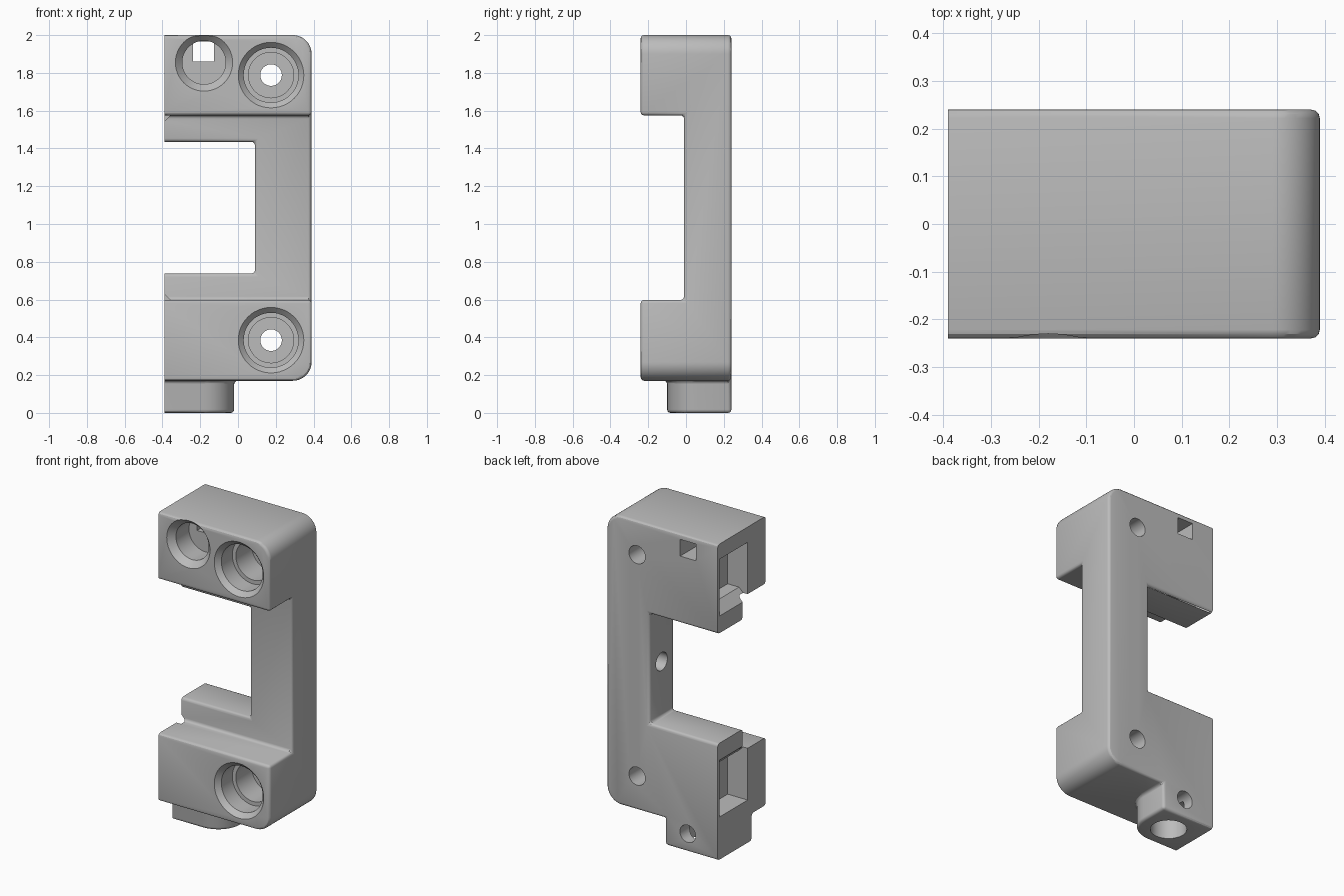
import bpy, bmesh, math
from mathutils import Matrix, Vector

cube = bpy.data.objects.get("Cube")
if cube:
    bpy.data.objects.remove(cube, do_unlink=True)

grey = bpy.data.materials.new("light_grey")
grey.use_nodes = True
grey.diffuse_color = (0.5, 0.5, 0.5, 1)
grey.node_tree.nodes["Principled BSDF"].inputs["Base Color"].default_value = (0.5, 0.5, 0.5, 1)

MID = 1.0866          # height of the symmetry plane of the two end blocks
FRONT = -0.24
AXES = {"x": Matrix.Rotation(math.pi / 2, 3, "Y"),
        "y": Matrix.Rotation(-math.pi / 2, 3, "X"),
        "z": Matrix.Identity(3)}


def to_object(bm, name):
    bmesh.ops.recalc_face_normals(bm, faces=bm.faces)
    mesh = bpy.data.meshes.new(name)
    bm.to_mesh(mesh)
    bm.free()
    mesh.materials.append(grey)
    obj = bpy.data.objects.new(name, mesh)
    bpy.context.collection.objects.link(obj)
    obj.hide_render = True
    return obj


def prism(name, points, lo, hi, axis):
    """Extrude a closed profile along x (points are y, z) or y (points are x, z)."""
    bm = bmesh.new()
    place = (lambda a, b: (lo, a, b)) if axis == "x" else (lambda a, b: (a, lo, b))
    face = bm.faces.new([bm.verts.new(place(a, b)) for a, b in points])
    top = bmesh.ops.extrude_face_region(bm, geom=[face])["geom"]
    step = Vector((hi - lo, 0, 0) if axis == "x" else (0, hi - lo, 0))
    bmesh.ops.translate(bm, vec=step, verts=[v for v in top if isinstance(v, bmesh.types.BMVert)])
    return to_object(bm, name)


def lathe(name, centre, axis, profile, sides=48):
    """Stack of circles given as (radius, distance along the axis)."""
    bm = bmesh.new()
    rings = []
    for r, d in profile:
        ring = []
        for i in range(sides):
            t = math.tau * i / sides
            p = AXES[axis] @ Vector((r * math.cos(t), r * math.sin(t), d))
            ring.append(bm.verts.new(p + Vector(centre)))
        rings.append(ring)
    for a, b in zip(rings, rings[1:]):
        for i in range(sides):
            j = (i + 1) % sides
            bm.faces.new((a[i], a[j], b[j], b[i]))
    bm.faces.new(rings[0])
    bm.faces.new(rings[-1])
    return to_object(bm, name)


def box(x0, x1, y0, y1, z0, z1):
    return prism("box_cutter", [(x0, z0), (x1, z0), (x1, z1), (x0, z1)], y0, y1, "y")


def apply_modifier(obj, mod):
    bpy.context.view_layer.objects.active = obj
    bpy.ops.object.modifier_apply(modifier=mod.name)


def boolean(obj, cutter, operation="DIFFERENCE"):
    mod = obj.modifiers.new("cut", "BOOLEAN")
    mod.operation, mod.solver, mod.object = operation, "EXACT", cutter
    apply_modifier(obj, mod)
    bpy.data.objects.remove(cutter, do_unlink=True)


def arc(cx, cz, r, start, steps=12):
    angles = [math.radians(start + 90 * i / steps) for i in range(steps + 1)]
    return [(cx + r * math.cos(a), cz + r * math.sin(a)) for a in angles]


# Bracket body: front outline intersected with the side outline
outline = [(-0.7, 0), (-0.02, 0), (-0.02, 0.17)]
outline += arc(0.29, 0.27, 0.1, -90) + arc(0.29, 1.9, 0.1, 0)
outline += [(-0.7, 2), (-0.7, 1.435), (0.09, 1.435), (0.09, 0.738), (-0.7, 0.738)]
body = prism("bracket_body", outline, -1, 1, "y")
side = [(0.24, -1), (0.24, 3), (FRONT, 3), (FRONT, 1.575), (-0.01, 1.575),
        (-0.01, 0.598), (FRONT, 0.598), (FRONT, 0.17), (-0.1, 0.17), (-0.1, -1)]
boolean(body, prism("side_outline", side, -2, 2, "x"), "INTERSECT")

# Rounded corner of the foot
bm = bmesh.new()
bm.from_mesh(body.data)
bmesh.ops.remove_doubles(bm, verts=bm.verts, dist=0.0005)
bmesh.ops.dissolve_limit(bm, angle_limit=0.01, verts=bm.verts, edges=bm.edges)
corner = [e for e in bm.edges if all(abs(v.co.x + 0.02) < 0.002 and abs(v.co.y + 0.1) < 0.002
                                     for v in e.verts)]
bmesh.ops.bevel(bm, geom=corner, offset=0.16, segments=9, profile=0.5, affect="EDGES")
bm.to_mesh(body.data)
bm.free()

# Small rounding on all edges, then the sharp cut on the flat side
soft = body.modifiers.new("soft_edges", "BEVEL")
soft.width, soft.segments, soft.limit_method = 0.018, 3, "ANGLE"
soft.angle_limit = math.radians(40)
soft.use_clamp_overlap = False
apply_modifier(body, soft)
boolean(body, box(-2, -0.39, -1, 1, -1, 3))

# Stepped screw holes
for z in (0.385, 2 * MID - 0.385):
    boolean(body, lathe("screw_cutter", (0.175, FRONT, z), "y",
                        [(0.183, -0.01), (0.145, 0.03), (0.145, 0.14), (0.12, 0.14),
                         (0.12, 0.3), (0.057, 0.3), (0.057, 0.6)]))

# Round socket with a square passage through the back
boolean(body, lathe("socket_cutter", (-0.18, FRONT, 1.855), "y",
                    [(0.161, -0.01), (0.115, 0.04), (0.115, 0.17)]))
boolean(body, box(-0.238, -0.127, -0.12, 0.5, 1.86, 1.966))

# Side pockets, mirrored top and bottom
pocket = [(-0.55, 0.27), (-0.25, 0.27), (-0.25, 0.57), (-0.33, 0.57), (-0.55, 0.79)]
for points in (pocket, [(x, 2 * MID - z) for x, z in pocket]):
    boolean(body, prism("pocket_cutter", points, -0.06, 0.22, "y"))

# Blind hole inside the opening, and the crossing holes in the foot
boolean(body, lathe("side_cutter", (0, 0.115, MID), "x", [(0.057, 0), (0.057, 0.3)], 32))
boolean(body, lathe("foot_cutter", (-0.2, 0.07, 0), "z", [(0.105, -0.1), (0.105, 0.15)]))
boolean(body, lathe("foot_back_cutter", (-0.18, 0.07, 0.115), "y", [(0.055, 0), (0.055, 0.3)], 32))

body.hide_render = False
body.select_set(True)
bpy.context.view_layer.objects.active = body
bpy.ops.object.shade_smooth_by_angle(angle=math.radians(30))
